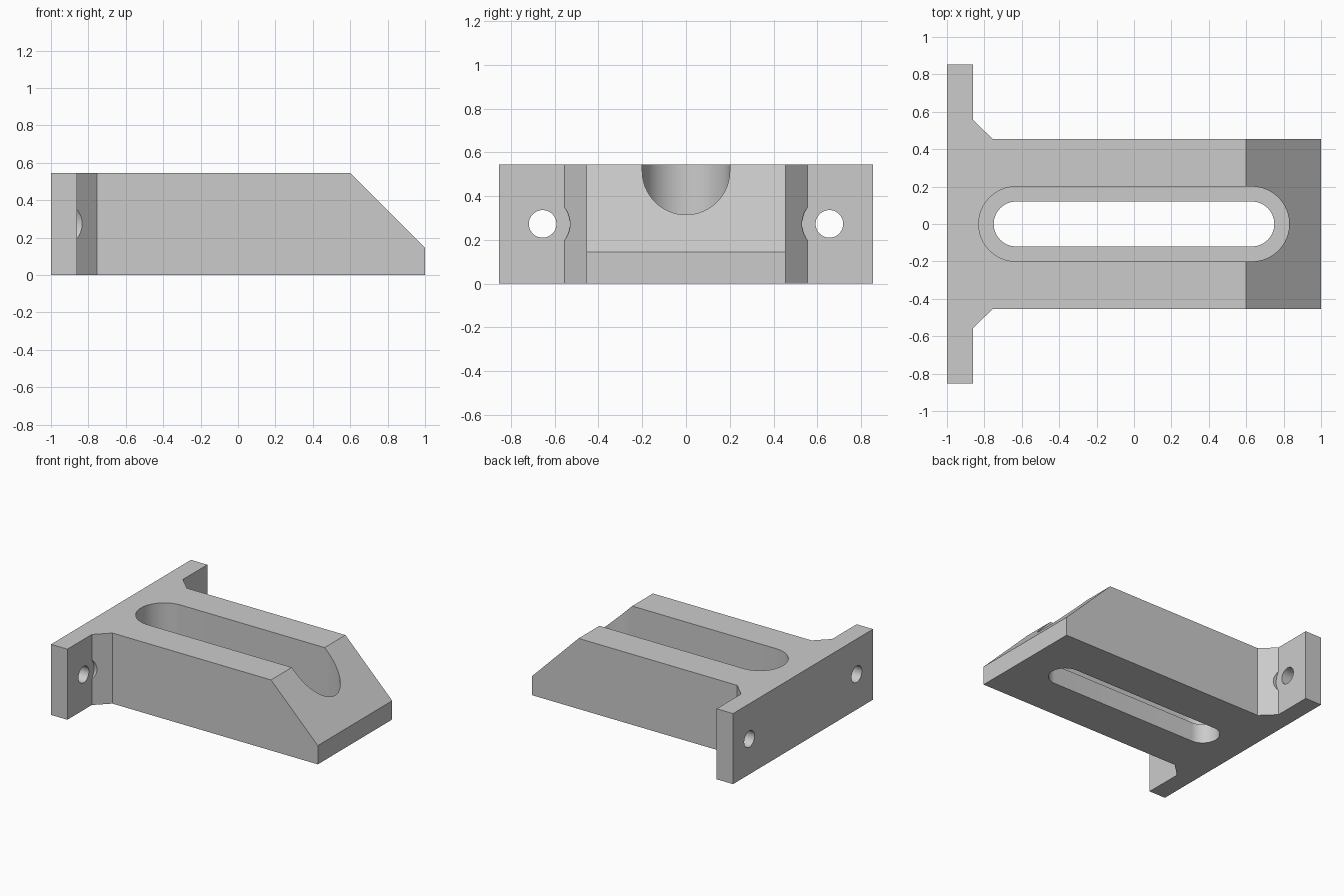
import bpy
import bmesh
from math import cos, sin, pi, radians
from mathutils import Vector

cube = bpy.data.objects.get("Cube")
if cube:
    bpy.data.objects.remove(cube, do_unlink=True)

# Main dimensions
HEIGHT = 0.545
BODY_Y, FLANGE_Y = 0.454, 0.854
FLANGE_X = -0.86
SLOT_X = 0.63
FLOOR_Z = 0.15
HOLE_Y, HOLE_Z = 0.655, 0.273

grey = bpy.data.materials.new("light grey")
grey.use_nodes = True
colour = (0.6, 0.6, 0.6, 1)
grey.diffuse_color = colour
grey.node_tree.nodes["Principled BSDF"].inputs["Base Color"].default_value = colour


def prism(name, outline, axis, start, end):
    """Extrude a closed 2D outline along x, y or z."""
    def place(a, b, c):
        return {"x": (c, a, b), "y": (a, c, b), "z": (a, b, c)}[axis]
    bm = bmesh.new()
    base = bm.faces.new([bm.verts.new(place(a, b, start)) for a, b in outline])
    result = bmesh.ops.extrude_face_region(bm, geom=[base])
    moved = [v for v in result["geom"] if isinstance(v, bmesh.types.BMVert)]
    bmesh.ops.translate(bm, verts=moved, vec=Vector(place(0, 0, end - start)))
    bmesh.ops.recalc_face_normals(bm, faces=bm.faces)
    mesh = bpy.data.meshes.new(name)
    bm.to_mesh(mesh)
    bm.free()
    mesh.materials.append(grey)
    obj = bpy.data.objects.new(name, mesh)
    bpy.context.collection.objects.link(obj)
    return obj


def arc(cx, cy, radius, first, sweep, steps):
    angles = [first + sweep * i / steps for i in range(steps + 1)]
    return [(cx + radius * cos(t), cy + radius * sin(t)) for t in angles]


def slot(radius):
    return (arc(SLOT_X, 0, radius, -pi / 2, pi, 32)
            + arc(-SLOT_X, 0, radius, pi / 2, pi, 32))


def circle(cx, cy, radius):
    return arc(cx, cy, radius, 0, 2 * pi, 48)[:-1]


# Body with end flange and angled gussets
half = [(1, BODY_Y), (-0.755, BODY_Y), (FLANGE_X, 0.556),
        (FLANGE_X, FLANGE_Y), (-1, FLANGE_Y)]
outline = half + [(x, -y) for x, y in reversed(half)]
bracket = prism("slotted_bracket", outline, "z", 0, HEIGHT)

# Sloped nose, stepped slot, and flange holes with gusset clearance
cutters = [
    prism("nose_cutter", [(0.6, HEIGHT), (1.1, 0.045), (1.1, 0.7), (0.445, 0.7)],
          "y", -1, 1),
    prism("wide_slot_cutter", slot(0.2), "z", FLOOR_Z, 0.8),
    prism("through_slot_cutter", slot(0.12), "z", -0.2, 0.7),
]
for side in (-1, 1):
    y = side * HOLE_Y
    cutters.append(prism("clearance_cutter", circle(y, HOLE_Z, 0.125),
                         "x", FLANGE_X, -0.6))
    cutters.append(prism("hole_cutter", circle(y, HOLE_Z, 0.063),
                         "x", -1.2, -0.7))

bpy.ops.object.select_all(action="DESELECT")
bracket.select_set(True)
bpy.context.view_layer.objects.active = bracket
for cutter in cutters:
    cutter.hide_render = True
    cut = bracket.modifiers.new(cutter.name, "BOOLEAN")
    cut.operation = "DIFFERENCE"
    cut.solver = "EXACT"
    cut.object = cutter
    bpy.ops.object.modifier_apply(modifier=cut.name)
    bpy.data.objects.remove(cutter, do_unlink=True)

bpy.ops.object.shade_smooth_by_angle(angle=radians(25))
